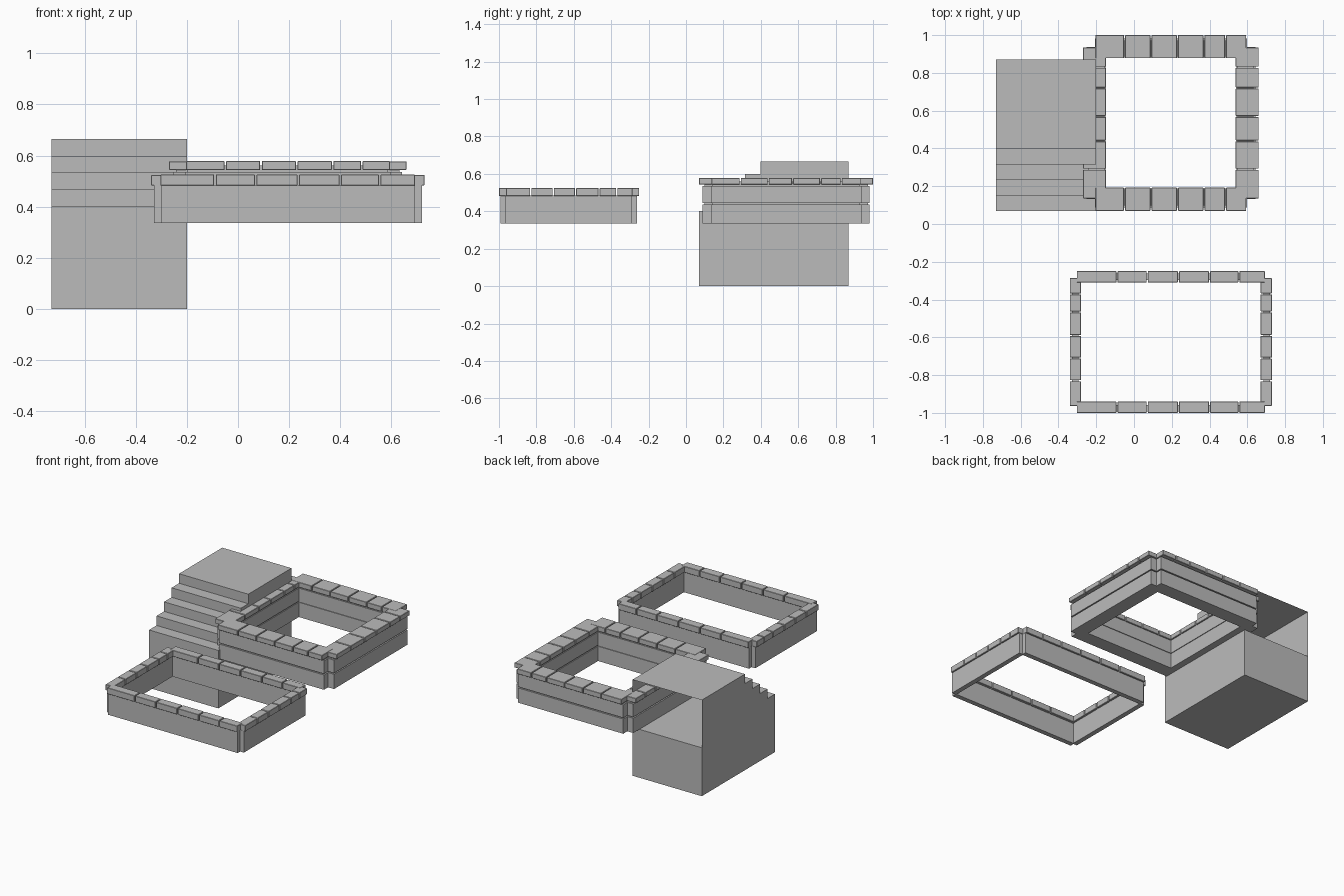
import bpy
import bmesh
from mathutils import Matrix, Vector

if "Cube" in bpy.data.objects:
    bpy.data.objects.remove(bpy.data.objects["Cube"])

stone = bpy.data.materials.new("stone_grey")
stone.use_nodes = True
GREY = (0.5, 0.5, 0.5, 1)
stone.diffuse_color = GREY
stone.node_tree.nodes["Principled BSDF"].inputs["Base Color"].default_value = GREY


def add_box(bm, x, y, z):
    """Add a box from three (low, high) ranges."""
    lo, hi = Vector((x[0], y[0], z[0])), Vector((x[1], y[1], z[1]))
    bmesh.ops.create_cube(bm, size=1, matrix=Matrix.Translation((lo + hi) / 2)
                          @ Matrix.Diagonal((*(hi - lo), 1)))


def finish(bm, name, bevel=0):
    mesh = bpy.data.meshes.new(name)
    bm.to_mesh(mesh)
    bm.free()
    mesh.materials.append(stone)
    obj = bpy.data.objects.new(name, mesh)
    bpy.context.collection.objects.link(obj)
    if bevel:
        mod = obj.modifiers.new("worn_edges", "BEVEL")
        mod.width, mod.segments = bevel, 1
    return obj


def four_walls(bm, x, y, notch, thick, z):
    """Four crossing walls that leave a notch at each outer corner."""
    inner_x = (x[0] + notch, x[1] - notch)
    inner_y = (y[0] + notch, y[1] - notch)
    add_box(bm, inner_x, (y[0], y[0] + thick), z)
    add_box(bm, inner_x, (y[1] - thick, y[1]), z)
    add_box(bm, (x[0], x[0] + thick), inner_y, z)
    add_box(bm, (x[1] - thick, x[1]), inner_y, z)


def cap_stones(name, x, y, notch, width, z, cuts_x, cuts_y, gap=0.006):
    """Rows of coping stones, split at the given cuts."""
    bm = bmesh.new()
    edges_x = [x[0] + notch, *cuts_x, x[1] - notch]
    edges_y = [y[0] + notch, *cuts_y, y[1] - notch]
    for a, b in zip(edges_x, edges_x[1:]):
        for low in (y[0], y[1] - width):
            add_box(bm, (a + gap / 2, b - gap / 2), (low, low + width), z)
    side_z = (z[0] + 0.001, z[1] - 0.001)
    for a, b in zip(edges_y, edges_y[1:]):
        for low in (x[0], x[1] - width):
            add_box(bm, (low, low + width), (a + gap / 2, b - gap / 2), side_z)
    finish(bm, name, 0.002)


# Front planter: thin walls under a narrow coping
bm = bmesh.new()
four_walls(bm, (-0.328, 0.72), (-0.992, -0.262), 0.028, 0.034, (0.335, 0.485))
finish(bm, "front_planter_walls")
cap_stones("front_planter_coping", (-0.34, 0.73), (-1.0, -0.25), 0.034, 0.06,
           (0.482, 0.525), (-0.09, 0.07, 0.235, 0.4, 0.555),
           (-0.83, -0.71, -0.59, -0.465, -0.37))

# Back planter: two thick courses around a recessed core, under a wide coping
bm = bmesh.new()
for z in ((0.335, 0.437), (0.445, 0.535)):
    four_walls(bm, (-0.252, 0.642), (0.088, 0.982), 0.045, 0.1, z)
finish(bm, "back_planter_courses")
bm = bmesh.new()
four_walls(bm, (-0.242, 0.632), (0.098, 0.972), 0.045, 0.085, (0.34, 0.56))
finish(bm, "back_planter_core")
cap_stones("back_planter_coping", (-0.27, 0.66), (0.07, 1.0), 0.063, 0.122,
           (0.543, 0.578), (-0.05, 0.09, 0.23, 0.37, 0.485),
           (0.29, 0.44, 0.57, 0.72, 0.83))

# Stair base block
LEFT, RIGHT, FRONT, BACK = -0.73, -0.2, 0.07, 0.87
BASE, RISE, GOING, STEPS = 0.335, 0.066, 0.082, 5
bm = bmesh.new()
add_box(bm, (LEFT, RIGHT), (FRONT, BACK), (0, BASE))
finish(bm, "stair_base")

# Stair flight: risers, treads and side panels, open at the back
bm = bmesh.new()


def quad(*points):
    bm.faces.new([bm.verts.new(p) for p in points])


for i in range(STEPS):
    y0 = FRONT + i * GOING
    y1 = BACK if i == STEPS - 1 else y0 + GOING
    z0, z1 = BASE + i * RISE, BASE + (i + 1) * RISE
    quad((LEFT, y0, z0), (RIGHT, y0, z0), (RIGHT, y0, z1), (LEFT, y0, z1))
    quad((LEFT, y0, z1), (RIGHT, y0, z1), (RIGHT, y1, z1), (LEFT, y1, z1))
    quad((RIGHT, y0, BASE), (RIGHT, y1, BASE), (RIGHT, y1, z1), (RIGHT, y0, z1))
    quad((LEFT, y1, BASE), (LEFT, y0, BASE), (LEFT, y0, z1), (LEFT, y1, z1))
finish(bm, "stair_flight")
